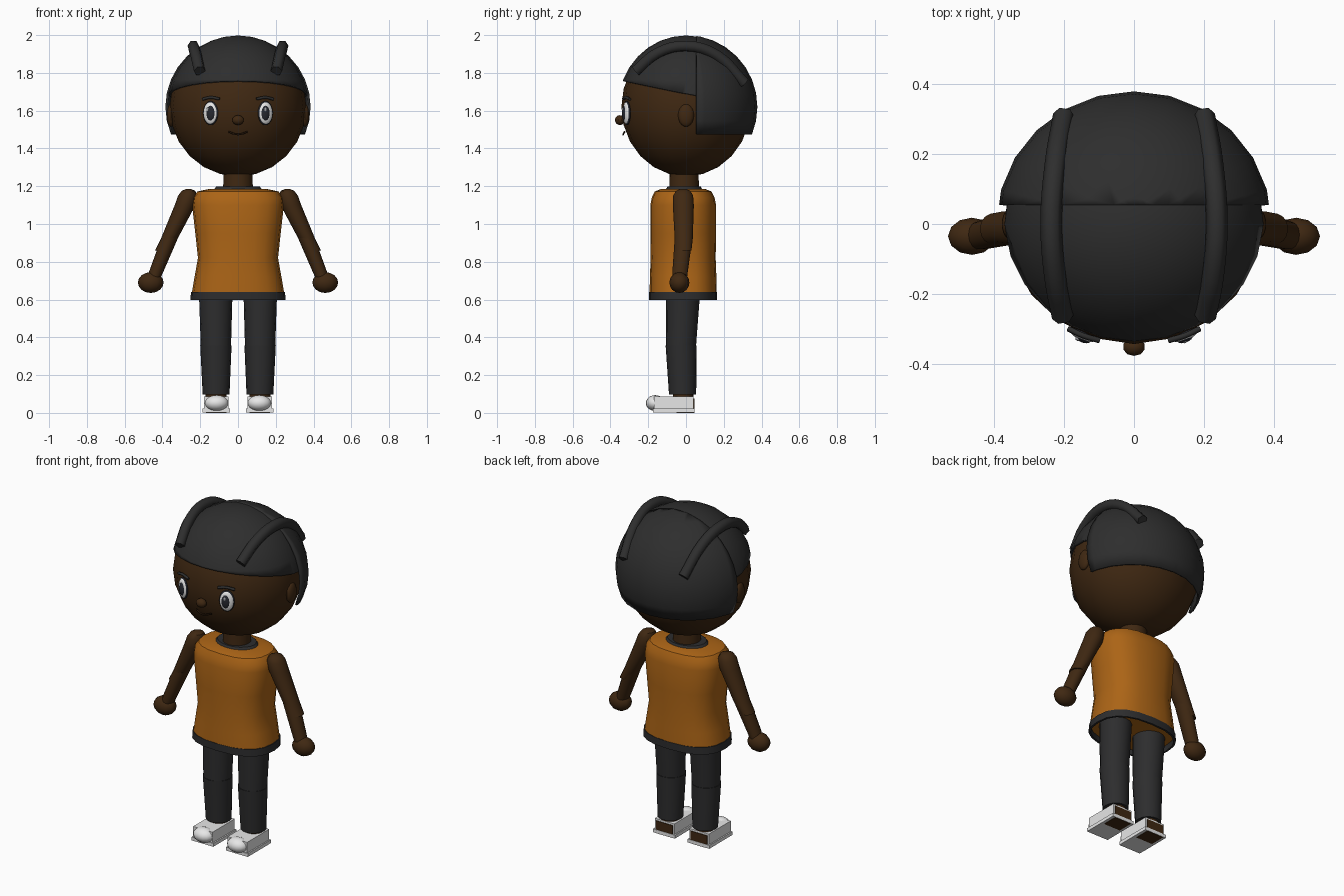
import bpy
import bmesh
from math import cos, sin, pi, copysign, radians
from mathutils import Matrix, Vector

cube = bpy.data.objects.get("Cube")
if cube:
    bpy.data.objects.remove(cube)


def material(name, r, g, b):
    m = bpy.data.materials.new(name)
    m.use_nodes = True
    m.diffuse_color = (r, g, b, 1)
    bsdf = m.node_tree.nodes["Principled BSDF"]
    bsdf.inputs["Base Color"].default_value = (r, g, b, 1)
    bsdf.inputs["Roughness"].default_value = 0.8
    return m


SKIN = material("brown skin", 0.05, 0.021, 0.006)
LIP = material("dark brown mouth", 0.022, 0.009, 0.003)
HAIR = material("black hair", 0.027, 0.027, 0.027)
CLOTH = material("charcoal cloth", 0.026, 0.026, 0.027)
SHIRT = material("orange shirt", 0.41, 0.128, 0.008)
WHITE = material("white", 0.8, 0.8, 0.8)
PUPIL = material("dark pupil", 0.02, 0.022, 0.03)
GREY = material("grey glint", 0.35, 0.36, 0.38)


def finish(name, bm, mat, smooth=True):
    bmesh.ops.recalc_face_normals(bm, faces=bm.faces)
    me = bpy.data.meshes.new(name)
    bm.to_mesh(me)
    bm.free()
    me.materials.append(mat)
    ob = bpy.data.objects.new(name, me)
    bpy.context.collection.objects.link(ob)
    if smooth:
        bpy.ops.object.select_all(action='DESELECT')
        ob.select_set(True)
        bpy.context.view_layer.objects.active = ob
        bpy.ops.object.shade_smooth_by_angle(angle=radians(40))
    return ob


def ball(name, centre, size, mat, segs=20, rings=12, yaw=0, cuts=()):
    """Ellipsoid; each cut (point, normal) removes the side the normal faces."""
    bm = bmesh.new()
    bmesh.ops.create_uvsphere(bm, u_segments=segs, v_segments=rings, radius=1)
    bm.transform(Matrix.Translation(centre) @ Matrix.Rotation(yaw, 4, 'Z')
                 @ Matrix.Diagonal((*size, 1)))
    for point, normal in cuts:
        bmesh.ops.bisect_plane(bm, geom=bm.verts[:] + bm.edges[:] + bm.faces[:],
                               plane_co=point, plane_no=normal, clear_outer=True)
    return finish(name, bm, mat)


def box(name, low, high, mat):
    bm = bmesh.new()
    bmesh.ops.create_cube(bm, size=1)
    low, high = Vector(low), Vector(high)
    bm.transform(Matrix.Translation((low + high) / 2)
                 @ Matrix.Diagonal((*(high - low), 1)))
    return finish(name, bm, mat, False)


def loft(name, rings, mat, n=16, power=2.0):
    """Skin horizontal rings (x, y, z, rx, ry); a higher power is boxier."""
    bm = bmesh.new()
    loops = []
    for x, y, z, rx, ry in rings:
        loop = []
        for i in range(n):
            c, s = cos(2 * pi * i / n), sin(2 * pi * i / n)
            loop.append(bm.verts.new((x + rx * copysign(abs(c) ** (2 / power), c),
                                      y + ry * copysign(abs(s) ** (2 / power), s), z)))
        loops.append(loop)
    for a, b in zip(loops, loops[1:]):
        for i in range(n):
            j = (i + 1) % n
            bm.faces.new((a[i], a[j], b[j], b[i]))
    bm.faces.new(loops[0])
    bm.faces.new(loops[-1])
    return finish(name, bm, mat)


def tube(name, points, radius, mat):
    cu = bpy.data.curves.new(name, 'CURVE')
    cu.dimensions = '3D'
    cu.bevel_depth = radius
    cu.bevel_resolution = 1
    cu.resolution_u = 4
    cu.use_fill_caps = True
    sp = cu.splines.new('BEZIER')
    sp.bezier_points.add(len(points) - 1)
    for bp, p in zip(sp.bezier_points, points):
        bp.co = p
        bp.handle_left_type = bp.handle_right_type = 'AUTO'
    cu.materials.append(mat)
    ob = bpy.data.objects.new(name, cu)
    bpy.context.collection.objects.link(ob)
    return ob


# Head and hair shells
C = (0, 0, 1.62)
ball("head", C, (0.362, 0.342, 0.368), SKIN)
top = ball("hair_cap", C, (0.376, 0.36, 0.378), HAIR, 24, 16,
           cuts=[((0, 0, 1.69), (0, -0.2, -1))])
back = ball("hair_back", C, (0.392, 0.378, 0.38), HAIR, 24, 16,
            cuts=[((0, 0.055, 0), (0, -1, 0)), ((0, 0, 1.475), (0, 0, -1))])
for shell in (top, back):
    mod = shell.modifiers.new("thickness", 'SOLIDIFY')
    mod.thickness = 0.012
    mod.offset = -1

# Nose, mouth and neck
ball("nose", (0, -0.35, 1.55), (0.032, 0.026, 0.026), SKIN, 10, 8)
tube("mouth", [(-0.05, -0.325, 1.488), (0, -0.333, 1.474), (0.05, -0.325, 1.488)],
     0.005, LIP)
loft("neck", [(0, -0.01, 1.14, 0.08, 0.08), (0, -0.01, 1.32, 0.075, 0.075)], SKIN)

# Shirt, collar and hem
Y = -0.015
loft("shirt", [(0, Y, 0.63, 0.245, 0.178), (0, Y, 0.72, 0.23, 0.176),
               (0, Y, 0.82, 0.212, 0.172), (0, Y, 0.95, 0.226, 0.174),
               (0, Y, 1.10, 0.243, 0.174), (0, Y, 1.14, 0.238, 0.166),
               (0, Y, 1.172, 0.215, 0.15), (0, Y, 1.186, 0.15, 0.115)],
     SHIRT, 20, 2.5)
loft("collar", [(0, -0.01, 1.17, 0.14, 0.105), (0, -0.01, 1.198, 0.115, 0.088)], CLOTH, 20)
hem = loft("hem", [(0, Y, 0.598, 0.252, 0.18), (0, Y, 0.641, 0.249, 0.18)], CLOTH, 20, 2.5)
bm = bmesh.new()
bm.from_mesh(hem.data)
bmesh.ops.delete(bm, geom=[f for f in bm.faces if len(f.verts) > 4], context='FACES')
bm.to_mesh(hem.data)
bm.free()
hem.modifiers.new("thickness", 'SOLIDIFY').thickness = 0.012

for s, side in ((1, "left"), (-1, "right")):
    # Ear and eye
    ball(side + "_ear", (s * 0.355, 0, 1.575), (0.022, 0.042, 0.06), SKIN, 14, 10)
    yaw = s * radians(23)
    out = Vector((sin(yaw), -cos(yaw), 0))
    across = Vector((cos(yaw), sin(yaw), 0))
    eye = Vector((s * 0.145, -0.313, 1.587))
    ball(side + "_eye_rim", eye, (0.043, 0.012, 0.064), PUPIL, 20, 12, yaw)
    ball(side + "_eye_white", eye + out * 0.004, (0.038, 0.015, 0.058), WHITE, 20, 12, yaw)
    ball(side + "_pupil", eye + out * 0.01 - across * s * 0.004,
         (0.025, 0.014, 0.042), PUPIL, 20, 12, yaw)
    ball(side + "_glint", eye + out * 0.019 + across * -0.008 + Vector((0, 0, 0.018)),
         (0.008, 0.006, 0.012), GREY, 10, 8, yaw)

    # Brow
    tube(side + "_brow", [(s * 0.098, -0.332, 1.662), (s * 0.145, -0.318, 1.67),
                          (s * 0.188, -0.298, 1.66)], 0.008, HAIR)

    # Raised hair strand running front to back
    tube(side + "_strand", [(s * 0.203, -0.265, 1.81), (s * 0.225, -0.15, 1.905),
                            (s * 0.236, 0, 1.942), (s * 0.225, 0.16, 1.895),
                            (s * 0.2, 0.31, 1.745)], 0.031, HAIR)

    # Arm and hand
    loft(side + "_upper_arm", [(s * 0.402, -0.014, 0.86, 0.037, 0.044),
                               (s * 0.365, -0.012, 0.92, 0.044, 0.049),
                               (s * 0.28, -0.014, 1.10, 0.055, 0.057),
                               (s * 0.266, -0.015, 1.15, 0.051, 0.054),
                               (s * 0.262, -0.015, 1.175, 0.036, 0.04),
                               (s * 0.262, -0.015, 1.185, 0.014, 0.016)], SKIN, 14)
    loft(side + "_forearm", [(s * 0.45, -0.034, 0.70, 0.034, 0.038),
                             (s * 0.432, -0.031, 0.75, 0.038, 0.042),
                             (s * 0.362, -0.013, 0.925, 0.044, 0.048)], SKIN, 14)
    ball(side + "_hand", (s * 0.462, -0.035, 0.69), (0.068, 0.053, 0.055), SKIN, 12, 8)

    # Trouser leg
    loft(side + "_thigh", [(s * 0.117, -0.026, 0.352, 0.08, 0.079),
                           (s * 0.118, -0.016, 0.64, 0.089, 0.091)], CLOTH)
    loft(side + "_shin", [(s * 0.116, -0.018, 0.098, 0.071, 0.072),
                          (s * 0.117, -0.026, 0.358, 0.083, 0.082)], CLOTH)

    # Ankle, foot and shoe
    loft(side + "_ankle", [(s * 0.116, -0.015, 0.06, 0.055, 0.055),
                           (s * 0.116, -0.015, 0.12, 0.055, 0.055)], SKIN)
    box(side + "_foot", (s * 0.115 - 0.055, -0.05, 0), (s * 0.115 + 0.055, 0.044, 0.075), SKIN)
    box(side + "_sole", (s * 0.115 - 0.073, -0.175, 0.002), (s * 0.115 + 0.073, 0.046, 0.022), WHITE)
    box(side + "_shoe", (s * 0.115 - 0.065, -0.17, 0.02), (s * 0.115 + 0.065, 0.04, 0.086), WHITE)
    ball(side + "_toe_cap", (s * 0.113, -0.163, 0.052), (0.063, 0.05, 0.042), WHITE, 16, 10)
